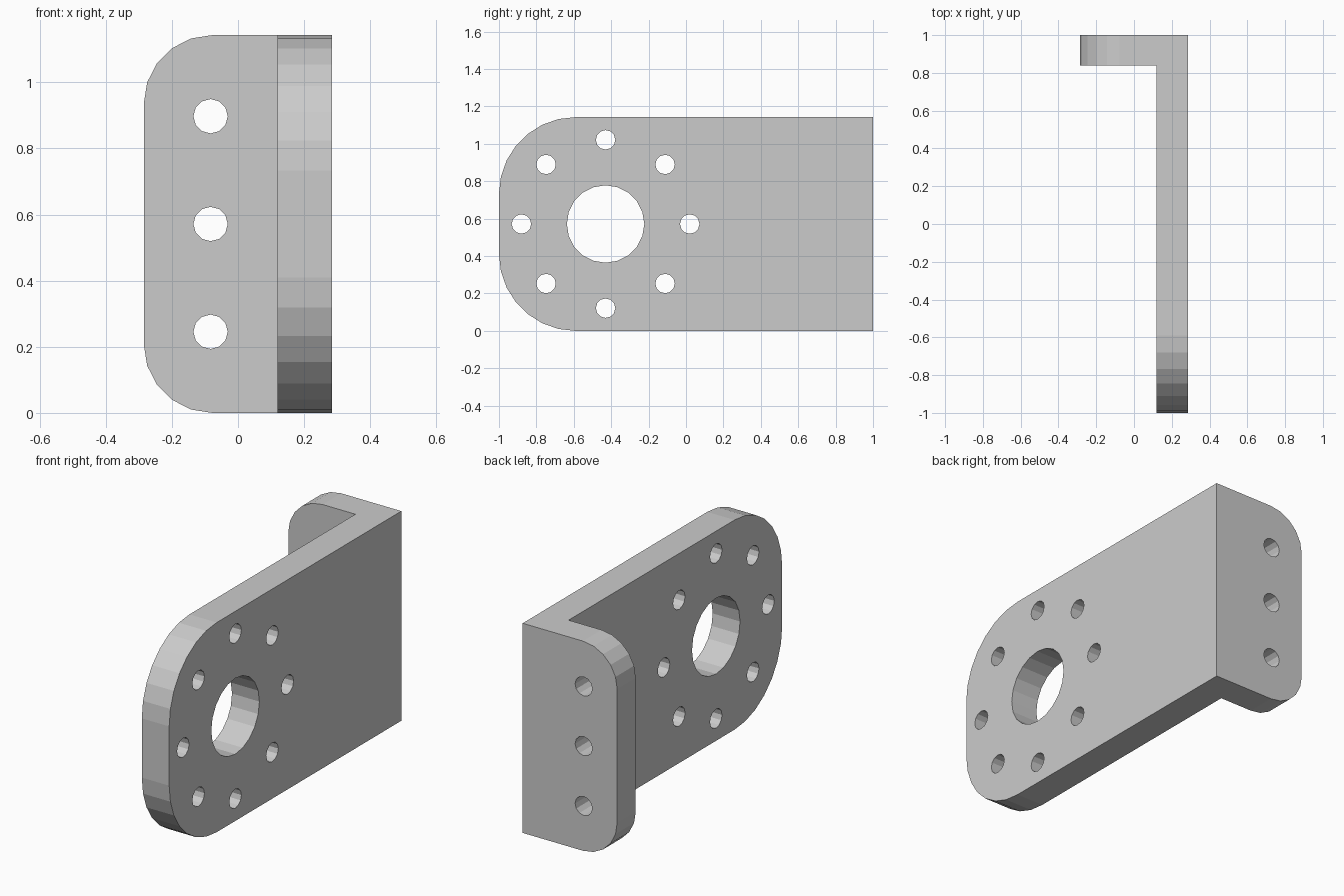
import bpy, bmesh
from math import cos, sin, pi
from mathutils import Matrix

if "Cube" in bpy.data.objects:
    bpy.data.objects.remove(bpy.data.objects["Cube"])

H = 1.143          # height
X = 0.285          # half width
WEB_X = 0.12       # inner face of the long plate
FLANGE_Y = 0.84    # inner face of the short flange
MID = H / 2


def finish(bm, name):
    bmesh.ops.recalc_face_normals(bm, faces=bm.faces)
    me = bpy.data.meshes.new(name)
    bm.to_mesh(me)
    bm.free()
    ob = bpy.data.objects.new(name, me)
    bpy.context.collection.objects.link(ob)
    return ob


def round_edges(bm, test, radius, segments):
    edges = [e for e in bm.edges if all(test(v.co) for v in e.verts)
             and abs(e.verts[0].co.z - e.verts[1].co.z) < 1e-4]
    bmesh.ops.bevel(bm, geom=edges, offset=radius, offset_type='OFFSET',
                    segments=segments, profile=0.5, affect='EDGES')


def add_hole(bm, centre, radius, sides, axis):
    rot = Matrix.Rotation(pi / 2, 4, 'Y' if axis == 'X' else 'X')
    bmesh.ops.create_cone(bm, cap_ends=True, segments=sides, radius1=radius,
                          radius2=radius, depth=0.3,
                          matrix=Matrix.Translation(centre) @ rot)


# L-shaped bracket body
bm = bmesh.new()
profile = [(X, -1), (X, 1), (-X, 1), (-X, FLANGE_Y), (WEB_X, FLANGE_Y), (WEB_X, -1)]
face = bm.faces.new([bm.verts.new((x, y, 0)) for x, y in profile])
ext = bmesh.ops.extrude_face_region(bm, geom=[face])
for v in ext['geom']:
    if isinstance(v, bmesh.types.BMVert):
        v.co.z = H
bmesh.ops.recalc_face_normals(bm, faces=bm.faces)
round_edges(bm, lambda c: c.y < -0.99, 0.41, 7)
round_edges(bm, lambda c: c.x < -X + 0.01, 0.207, 5)
bracket = finish(bm, "angle_bracket")

# Cutters: shaft hole, ring of eight bolt holes, three flange holes
bm = bmesh.new()
px = (X + WEB_X) / 2
add_hole(bm, (px, -0.43, MID), 0.207, 20, 'X')
for i in range(8):
    a = i * pi / 4
    add_hole(bm, (px, -0.43 + 0.45 * cos(a), MID + 0.45 * sin(a)), 0.052, 12, 'X')
for k in (-1, 0, 1):
    add_hole(bm, (-0.083, (1 + FLANGE_Y) / 2, MID + k * 0.326), 0.052, 12, 'Y')
cutter = finish(bm, "hole_cutters")
cutter.hide_render = True

mod = bracket.modifiers.new("holes", 'BOOLEAN')
mod.operation = 'DIFFERENCE'
mod.solver = 'EXACT'
mod.object = cutter
bpy.context.view_layer.objects.active = bracket
bpy.ops.object.modifier_apply(modifier=mod.name)
bpy.data.objects.remove(cutter)
